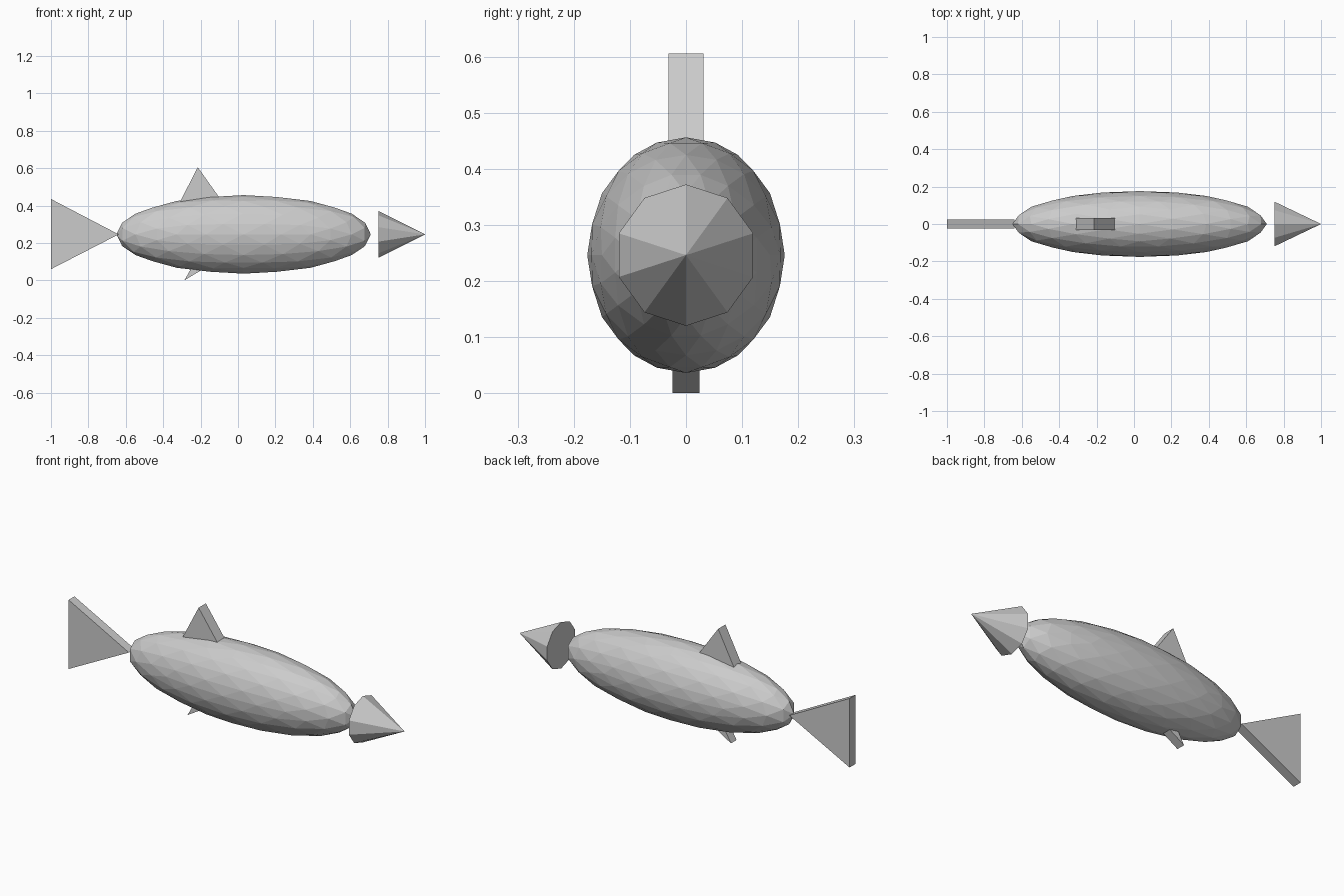
import bpy
import math
from mathutils import Matrix

cube = bpy.data.objects.get("Cube")
if cube:
    bpy.data.objects.remove(cube, do_unlink=True)

AXIS_Z = 0.246

# One plain grey for every part
grey = bpy.data.materials.new("plain grey")
grey.use_nodes = True
colour = (0.6, 0.6, 0.6, 1.0)
grey.diffuse_color = colour
grey.node_tree.nodes["Principled BSDF"].inputs["Base Color"].default_value = colour


def finish(obj, name):
    obj.name = name
    obj.data.name = name
    obj.data.materials.append(grey)
    return obj


def fin(name, outline, half):
    """Triangular plate: an x-z outline extruded along y."""
    n = len(outline)
    verts = [(x, y, z) for y in (-half, half) for x, z in outline]
    faces = [tuple(range(n)), tuple(reversed(range(n, 2 * n)))]
    faces += [(i, i + n, (i + 1) % n + n, (i + 1) % n) for i in range(n)]
    mesh = bpy.data.meshes.new(name)
    mesh.from_pydata(verts, [], faces)
    mesh.update()
    obj = bpy.data.objects.new(name, mesh)
    bpy.context.collection.objects.link(obj)
    return finish(obj, name)


# Body: faceted ball turned so an edge lies across each axis, then stretched
bpy.ops.mesh.primitive_ico_sphere_add(subdivisions=3, radius=1)
body = finish(bpy.context.object, "body")
tilt = math.atan(2) / 2
turn = Matrix.Rotation(math.pi / 2, 4, "Z") @ Matrix.Rotation(-tilt, 4, "Y")
stretch = Matrix.Diagonal((0.68, 0.176, 0.21, 1))
body.data.transform(Matrix.Translation((0.03, 0, AXIS_Z)) @ stretch @ turn)

# Nose: ten-sided cone floating ahead of the body
bpy.ops.mesh.primitive_cone_add(vertices=10, radius1=0.126, radius2=0, depth=0.25)
nose = finish(bpy.context.object, "nose_cone")
spin = Matrix.Rotation(math.pi / 2, 4, "Y") @ Matrix.Rotation(math.pi / 2, 4, "Z")
nose.data.transform(Matrix.Translation((0.875, 0, AXIS_Z)) @ spin)

# Fins, with their roots sunk into the body
fin("tail_fin", [(-1, 0.06), (-0.638, AXIS_Z), (-1, 0.435)], 0.025)
fin("dorsal_fin", [(-0.318, 0.405), (-0.08, 0.415), (-0.215, 0.605)], 0.031)
fin("belly_fin", [(-0.287, 0), (-0.12, 0.1), (-0.23, 0.1)], 0.024)
